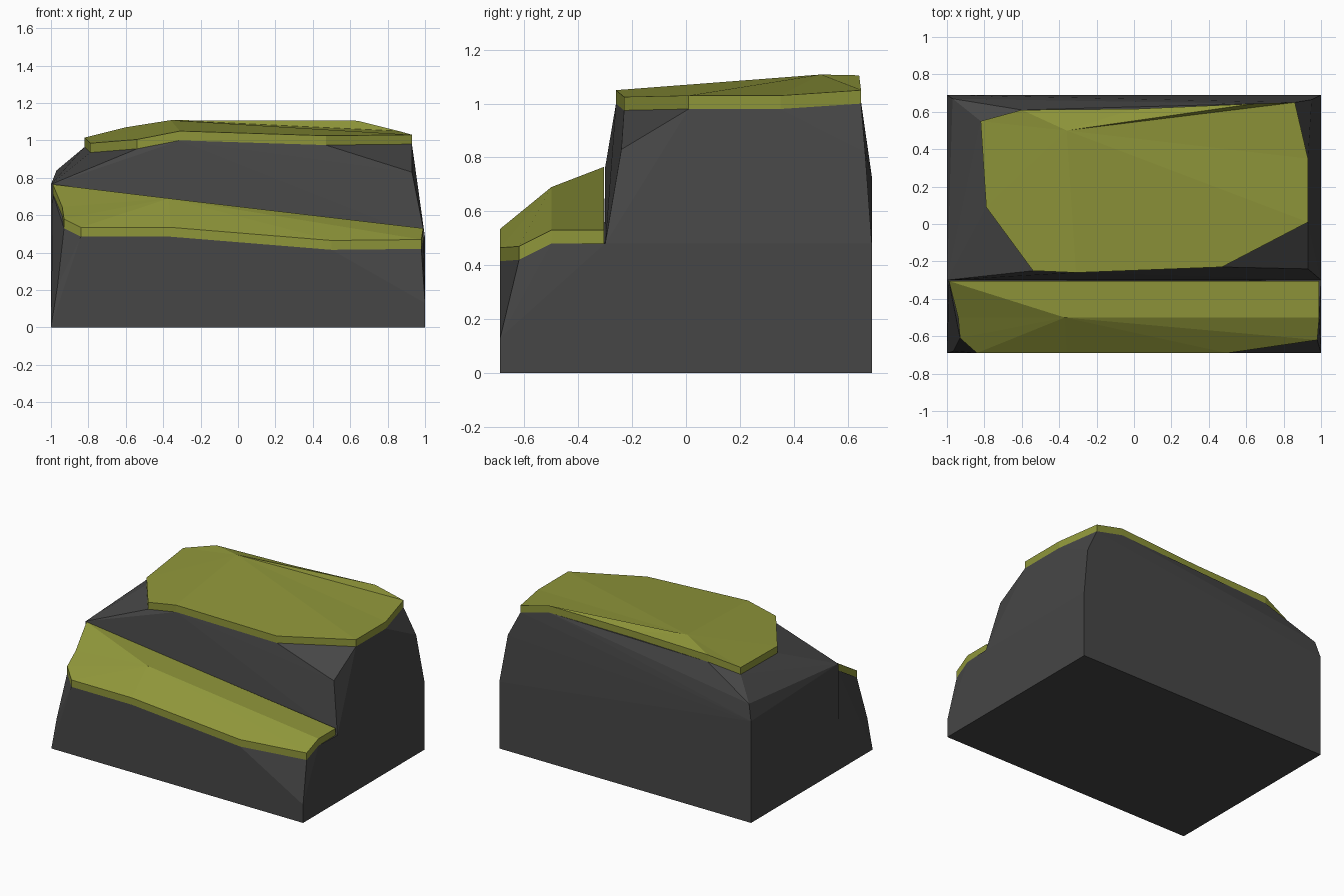
import bpy
import bmesh

if "Cube" in bpy.data.objects:
    bpy.data.objects.remove(bpy.data.objects["Cube"])

THICK = 0.05  # turf thickness


def material(name, rgb):
    mat = bpy.data.materials.new(name)
    mat.use_nodes = True
    mat.diffuse_color = (*rgb, 1)
    bsdf = mat.node_tree.nodes["Principled BSDF"]
    bsdf.inputs["Base Color"].default_value = (*rgb, 1)
    bsdf.inputs["Roughness"].default_value = 0.9
    return mat


def finish(bm, name, mat):
    bmesh.ops.recalc_face_normals(bm, faces=bm.faces[:])
    mesh = bpy.data.meshes.new(name)
    bm.to_mesh(mesh)
    bm.free()
    mesh.materials.append(mat)
    obj = bpy.data.objects.new(name, mesh)
    bpy.context.collection.objects.link(obj)
    return obj


def lowered(points):
    return [(x, y, z - THICK) for x, y, z in points]


def turf(name, rim, peak, mat):
    """Faceted slab: triangles from the peak to the rim, with a vertical edge."""
    bm = bmesh.new()
    top, low = ([bm.verts.new(p) for p in ring] for ring in (rim, lowered(rim)))
    high, under = (bm.verts.new(p) for p in (peak, lowered([peak])[0]))
    for i in range(len(rim)):
        j = (i + 1) % len(rim)
        bm.faces.new((high, top[i], top[j]))
        bm.faces.new((under, low[j], low[i]))
        bm.faces.new((top[i], low[i], low[j], top[j]))
    return finish(bm, name, mat)


def rock(name, front, back, shoulders, rim, mat):
    """Convex boulder from a rectangular foot, some shoulder points and a turf rim."""
    bm = bmesh.new()
    foot = [(x, y, 0) for x in (-1, 1) for y in (front, back)]
    for p in foot + shoulders + lowered(rim):
        bm.verts.new(p)
    hull = bmesh.ops.convex_hull(bm, input=bm.verts[:])
    loose = [v for v in bm.verts if not v.link_faces]
    bmesh.ops.delete(bm, geom=loose, context="VERTS")
    bmesh.ops.dissolve_limit(bm, angle_limit=0.01, verts=bm.verts[:], edges=bm.edges[:])
    return finish(bm, name, mat)


stone = material("dark stone", (0.061, 0.061, 0.061))
grass = material("olive grass", (0.275, 0.305, 0.042))

# Upper plateau
upper_rim = [
    (-0.82, 0.55, 1.015), (-0.60, 0.61, 1.07), (0, 0.615, 1.085),
    (0.64, 0.643, 1.105), (0.86, 0.65, 1.05), (0.93, 0.35, 1.03),
    (0.93, 0.01, 1.03), (0.47, -0.23, 1.025), (-0.31, -0.26, 1.05),
    (-0.54, -0.25, 1.005), (-0.79, 0.09, 0.985),
]
upper_shoulders = [
    (-1, 0.69, 0.73), (1, 0.69, 0.48), (-1, -0.30, 0.765), (1, -0.30, 0.48),
    (0.93, -0.24, 0.83), (0.95, 0.665, 0.82), (-0.97, 0.67, 0.84),
]
turf("upper_grass", upper_rim, (-0.36, 0.50, 1.108), grass)
rock("upper_rock", -0.30, 0.69, upper_shoulders, upper_rim, stone)

# Lower front ledge
ledge_rim = [
    (-0.99, -0.305, 0.765), (-0.37, -0.305, 0.69), (0.99, -0.305, 0.53),
    (0.99, -0.50, 0.53), (0.98, -0.62, 0.47), (0.50, -0.69, 0.465),
    (-0.36, -0.69, 0.535), (-0.84, -0.69, 0.535), (-0.93, -0.61, 0.58),
    (-0.94, -0.50, 0.645),
]
ledge_shoulders = [(1, -0.69, 0.13), (-0.965, -0.68, 0.22), (1, -0.30, 0.48)]
turf("ledge_grass", ledge_rim, (-0.37, -0.50, 0.69), grass)
rock("ledge_rock", -0.69, -0.30, ledge_shoulders, ledge_rim, stone)
